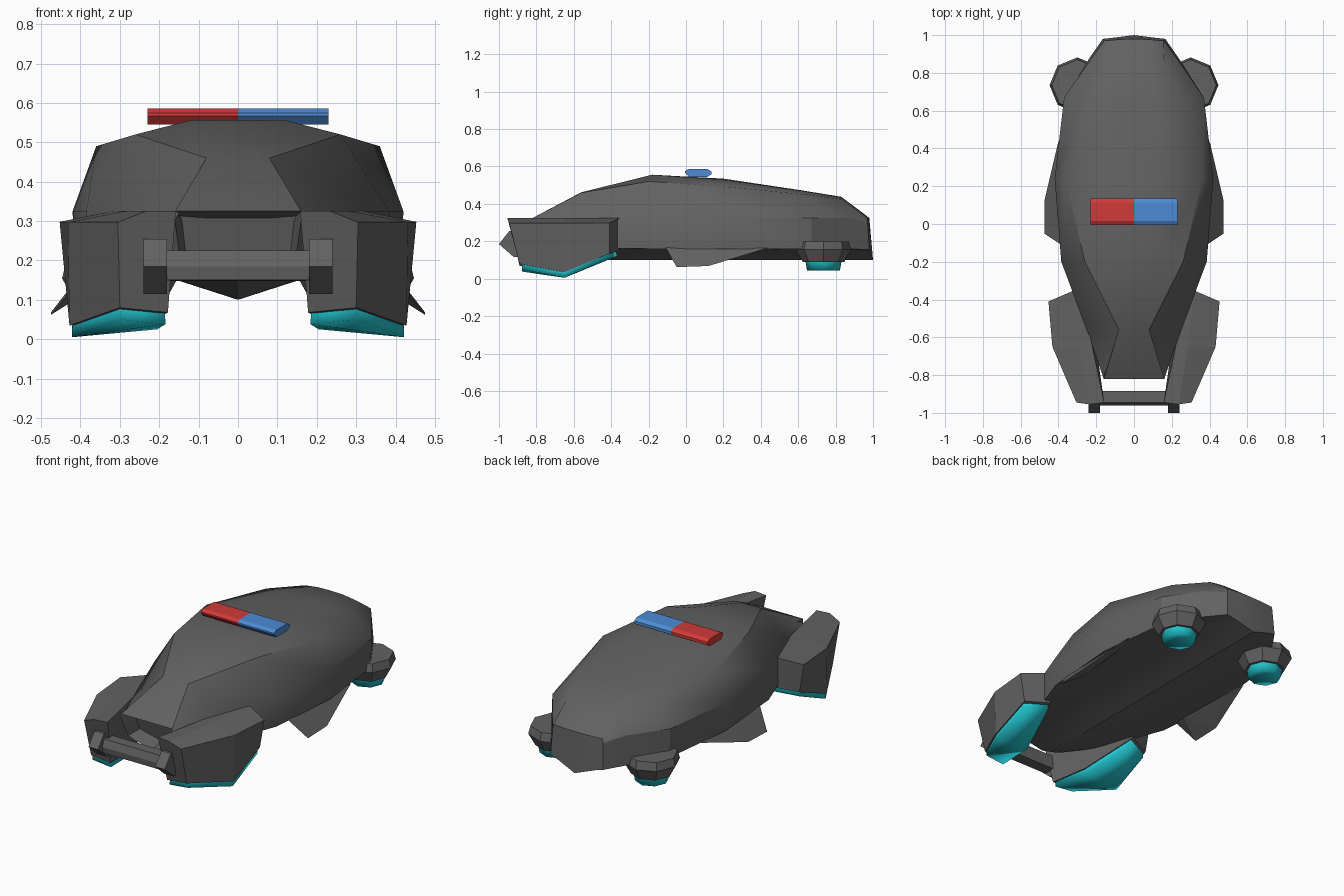
import bpy, bmesh, math

if "Cube" in bpy.data.objects:
    bpy.data.objects.remove(bpy.data.objects["Cube"])


def material(name, rgb):
    m = bpy.data.materials.new(name)
    m.diffuse_color = (*rgb, 1)
    m.use_nodes = True
    m.node_tree.nodes["Principled BSDF"].inputs["Base Color"].default_value = m.diffuse_color
    return m


GREY = material("dark grey", (0.122, 0.122, 0.122))
TEAL = material("teal glow", (0.016, 0.58, 0.65))
RED = material("red", (0.64, 0.042, 0.042))
BLUE = material("blue", (0.075, 0.26, 0.67))


def finish(name, bm, mat, mirror=False, smooth=False):
    bmesh.ops.recalc_face_normals(bm, faces=bm.faces)
    for f in bm.faces:
        f.smooth = smooth
    me = bpy.data.meshes.new(name)
    bm.to_mesh(me)
    bm.free()
    me.materials.append(mat)
    ob = bpy.data.objects.new(name, me)
    bpy.context.collection.objects.link(ob)
    if mirror:
        ob.modifiers.new("mirror", 'MIRROR').use_mirror_merge = False
    return ob


def loft(rings, caps=(True, True)):
    """Skin closed rings; returns the bmesh, its cap faces and vertex rows."""
    bm = bmesh.new()
    rows = [[bm.verts.new(p) for p in r] for r in rings]
    n = len(rows[0])
    for a, b in zip(rows, rows[1:]):
        for i in range(n):
            j = (i + 1) % n
            bm.faces.new((a[i], a[j], b[j], b[i]))
    ends = [bm.faces.new(r) for r, c in zip((rows[0], rows[-1]), caps) if c]
    return bm, ends, rows


def bar(name, profile, x0, x1, mat, mirror=False):
    """Extrude a (y, z) profile along x."""
    bm, _, _ = loft([[(x, y, z) for y, z in profile] for x in (x0, x1)])
    return finish(name, bm, mat, mirror)


# body: half sections from roof centre down to keel, nose to tail
halves = [
    [(0, -.82, .325), (.08, -.82, .325), (.16, -.82, .325), (.16, -.82, .30), (.145, -.78, .19), (.1, -.78, .175), (0, -.77, .145)],
    [(0, -.56, .462), (.04, -.56, .462), (.08, -.56, .46), (.25, -.56, .325), (.25, -.56, .165), (.15, -.55, .15), (0, -.52, .10)],
    [(0, -.18, .556), (.12, -.18, .556), (.26, -.2, .52), (.385, -.2, .325), (.38, -.2, .16), (.155, -.2, .15), (0, -.2, .10)],
    [(0, .2, .535), (.14, .2, .53), (.36, .23, .49), (.42, .24, .325), (.415, .24, .16), (.155, .24, .15), (0, .24, .10)],
    [(0, .62, .472), (.12, .62, .47), (.27, .64, .45), (.37, .67, .325), (.365, .67, .16), (.155, .67, .15), (0, .67, .10)],
    [(0, .83, .438), (.08, .83, .436), (.16, .83, .425), (.23, .87, .325), (.235, .88, .16), (.15, .88, .15), (0, .88, .10)],
    [(0, .98, .325), (.08, .977, .325), (.155, .97, .325), (.158, .971, .30), (.165, .98, .155), (.12, .985, .143), (0, 1.0, .10)],
]
rings = [h + [(-x, y, z) for x, y, z in h[-2:0:-1]] for h in halves]
bm, ends, rows = loft(rings, (True, False))
nose = ends[0]
# tail panel, folded on the centre line
tail = rows[-1]
bm.faces.new(tail[:7])
bm.faces.new(tail[6:] + [tail[0]])
bmesh.ops.recalc_face_normals(bm, faces=bm.faces)
# recessed grille in the nose
bmesh.ops.inset_region(bm, faces=[nose], thickness=.018)
bmesh.ops.translate(bm, verts=nose.verts, vec=(0, .09, 0))
# creases: everything steep, except the roof edge that melts away behind
bm.normal_update()
for e in bm.edges:
    mid = (e.verts[0].co + e.verts[1].co) / 2
    roof_edge = mid.y > .23 and mid.z > .34
    waist_front = -.5 < mid.y < .3 and .3 < mid.z < .35
    e.smooth = roof_edge or waist_front or e.calc_face_angle(0) < math.radians(24)
finish("body", bm, GREY, smooth=True)

# front pods: inner bottom, inner top, crest, outer top, outer bottom
pod = [
    [(.29, -.355, .15), (.29, -.353, .325), (.32, -.353, .325), (.453, -.41, .298), (.425, -.41, .135)],
    [(.20, -.65, .055), (.22, -.65, .325), (.285, -.65, .325), (.432, -.65, .297), (.428, -.65, .035)],
    [(.178, -.89, .068), (.158, -.945, .325), (.235, -.955, .325), (.305, -.945, .297), (.30, -.89, .08)],
]
finish("front_pod", loft(pod)[0], GREY, mirror=True)


def glow_pad(name, loop, drop, top, bottom, rise=None):
    """Soft-shaded tapered pad under a pod, with a bowl when rise is given."""
    c = [sum(p[k] for p in loop) / len(loop) for k in range(3)]

    def ring(s, dz):
        return [(c[0] + (x - c[0]) * s, c[1] + (y - c[1]) * s, z + dz) for x, y, z in loop]

    bm, _, rows = loft([ring(top, .004), ring(bottom, -drop)], (False, False))
    last = rows[-1]
    if rise is None:
        bm.faces.new([last[i] for i in (0, 1, 2, 5)])
        bm.faces.new([last[i] for i in (2, 3, 4, 5)])
    else:
        tip = bm.verts.new((c[0], c[1], c[2] - drop + rise))
        for i in range(len(last)):
            bm.faces.new((last[i], last[(i + 1) % len(last)], tip))
    # close the hidden top so the normals are certain, then drop the lid
    lid = bm.faces.new(rows[0])
    bmesh.ops.recalc_face_normals(bm, faces=bm.faces)
    bmesh.ops.delete(bm, geom=[lid], context='FACES_ONLY')
    finish(name, bm, TEAL, mirror=True, smooth=True)


glow_pad("front_hover_pad",
         [pod[0][0], pod[0][4], pod[1][4], pod[2][4], pod[2][0], pod[1][0]], .03, .94, .95)


# rear pods: tapered octagons
def octagon(r, z):
    return [(.30 + r * math.cos(math.radians(a * 45)), .735 + r * math.sin(math.radians(a * 45)), z)
            for a in range(8)]


finish("rear_pod", loft([octagon(.135, .20), octagon(.147, .155), octagon(.11, .088)])[0],
       GREY, mirror=True)
glow_pad("rear_hover_pad", octagon(.1, .086), .042, .96, .88, .018)

# side fins flaring out below the doors
bm = bmesh.new()
for p in [(.385, -.11, .17), (.40, .44, .165), (.475, -.05, .062), (.475, .12, .068),
          (.35, 0, .14), (.37, .3, .15)]:
    bm.verts.new(p)
bmesh.ops.convex_hull(bm, input=bm.verts)
finish("side_fin", bm, GREY, mirror=True)

# bumper bar and its end blocks
bar("bumper_bar", [(-.96, .185), (-.945, .225), (-.885, .225), (-.885, .148), (-.955, .15)],
    -.185, .185, GREY)
bar("bumper_end", [(-1.0, .185), (-.945, .255), (-.88, .255), (-.88, .115), (-.92, .115)],
    .18, .24, GREY, mirror=True)

# roof light bar, one colour per half
lamp = [(-.005, .567), (.015, .545), (.115, .545), (.135, .557), (.135, .573), (.115, .586), (.015, .586), (-.005, .575)]
bar("red_light", lamp, -.23, 0, RED)
bar("blue_light", lamp, 0, .23, BLUE)
